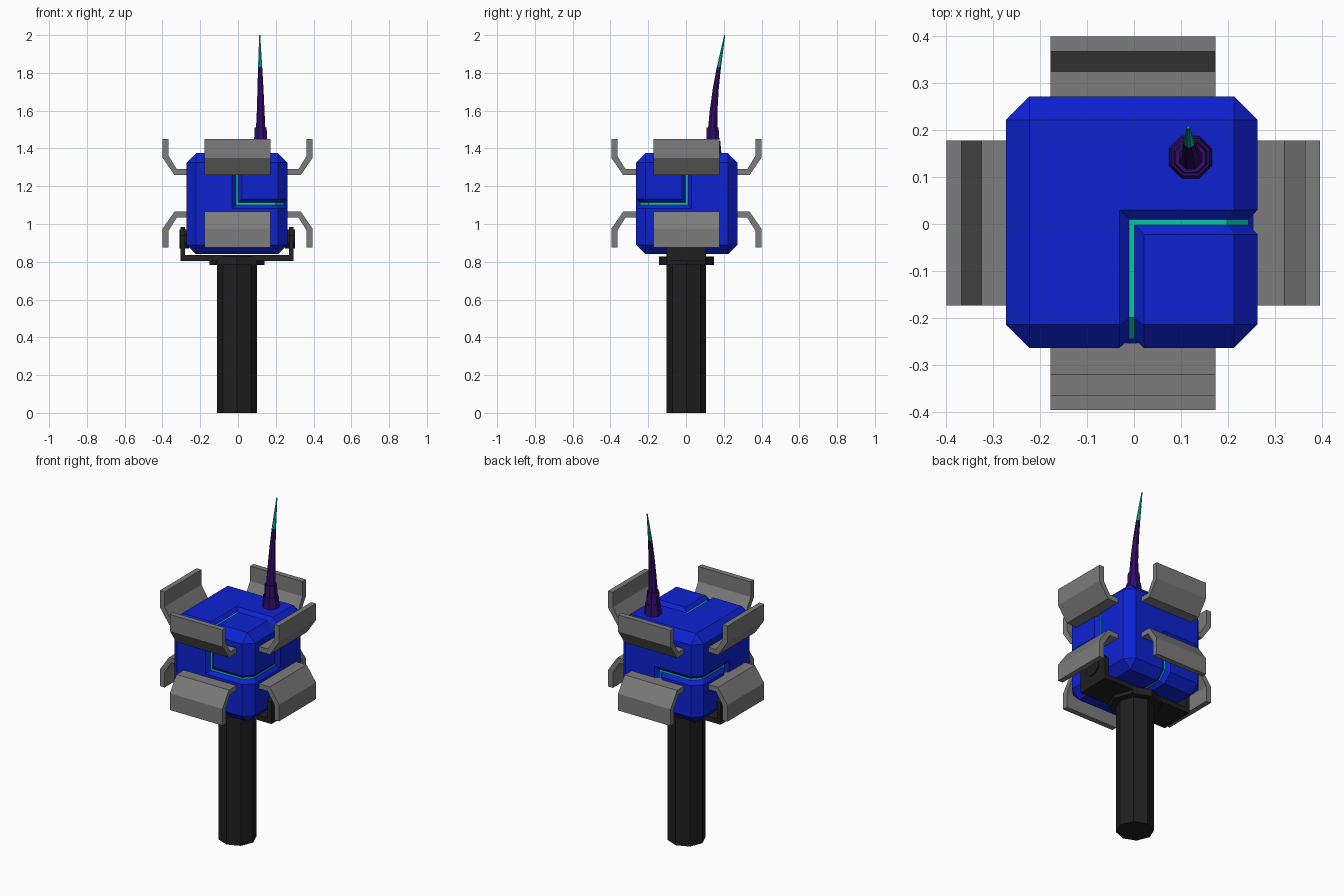
import bpy, bmesh, math
from mathutils import Vector, Matrix

old = bpy.data.objects.get("Cube")
if old:
    bpy.data.objects.remove(old, do_unlink=True)


def material(name, color):
    m = bpy.data.materials.new(name)
    m.use_nodes = True
    m.diffuse_color = (*color, 1)
    m.node_tree.nodes["Principled BSDF"].inputs["Base Color"].default_value = (*color, 1)
    return m


BLUE = material("body blue", (0.004, 0.016, 0.65))
TEAL = material("glow teal", (0.002, 0.56, 0.42))
GREY = material("panel grey", (0.2, 0.2, 0.2))
BLACK = material("handle black", (0.014, 0.014, 0.014))
PURPLE = material("antenna purple", (0.03, 0.004, 0.14))


def finish(bm, name, *mats):
    bmesh.ops.recalc_face_normals(bm, faces=bm.faces)
    mesh = bpy.data.meshes.new(name)
    bm.to_mesh(mesh)
    bm.free()
    for m in mats:
        mesh.materials.append(m)
    ob = bpy.data.objects.new(name, mesh)
    bpy.context.collection.objects.link(ob)
    return ob


def prism(name, outline, axis, mat):
    """Extrude a closed outline of 3D points along an axis vector."""
    bm = bmesh.new()
    face = bm.faces.new([bm.verts.new(p) for p in outline])
    ext = bmesh.ops.extrude_face_region(bm, geom=[face])["geom"]
    bmesh.ops.translate(bm, vec=axis, verts=[v for v in ext if isinstance(v, bmesh.types.BMVert)])
    return finish(bm, name, mat)


def octagon(center, r, turn=0.0, along_x=False):
    pts = []
    for i in range(8):
        a = turn + i * math.pi / 4
        u, v = r * math.cos(a), r * math.sin(a)
        pts.append(Vector(center) + (Vector((0, u, v)) if along_x else Vector((u, v, 0))))
    return pts


def stack(name, rings, mat):
    """Loft eight-sided rings given as (x, y, z, radius)."""
    bm = bmesh.new()
    loops = [[bm.verts.new(p) for p in octagon(c, r, math.pi / 8)] for *c, r in rings]
    for a, b in zip(loops, loops[1:]):
        for i in range(8):
            j = (i + 1) % 8
            bm.faces.new((a[i], a[j], b[j], b[i]))
    bm.faces.new(loops[0])
    bm.faces.new(loops[-1])
    return finish(bm, name, mat)


# Chamfered body with two opposite corner blocks outlined by teal grooves
CENTER = Vector((-0.005, 0.004, 1.1075))
INNER, OUTER = 0.006, 0.026
bm = bmesh.new()
bmesh.ops.create_cube(bm, size=0.535)
bmesh.ops.bevel(bm, geom=bm.edges[:], offset=0.05, segments=1, affect='EDGES')
for axis in range(3):
    normal = Vector([float(i == axis) for i in range(3)])
    for d in (-OUTER, -INNER, INNER, OUTER):
        bmesh.ops.bisect_plane(bm, geom=bm.verts[:] + bm.edges[:] + bm.faces[:],
                               plane_co=normal * d, plane_no=normal)
groove = set()
for sign in (Vector((1, -1, 1)), Vector((-1, 1, -1))):
    for v in bm.verts:
        if abs(min(s * c for s, c in zip(sign, v.co))) < INNER + 0.001:
            groove.add(v)
for f in bm.faces:
    f.material_index = int(all(v in groove for v in f.verts))
for v in groove:
    v.co = Vector([c * 0.93 if abs(c) > 0.1 else c for c in v.co])
bmesh.ops.triangulate(bm, faces=bm.faces[:], quad_method='LONG_EDGE')
bmesh.ops.dissolve_limit(bm, angle_limit=0.01, verts=bm.verts[:], edges=bm.edges[:],
                         delimit={'MATERIAL'})
bmesh.ops.translate(bm, vec=CENTER, verts=bm.verts[:])
finish(bm, "body", BLUE, TEAL)

# Bent guard panels: upper and mirrored lower on each of four sides
GUARD = [(0.255, 1.26), (0.335, 1.26), (0.397, 1.35), (0.397, 1.45),
         (0.365, 1.45), (0.365, 1.36), (0.322, 1.29), (0.255, 1.29)]
MID = 1.1625
for i, side in enumerate(("left", "back", "right", "front")):
    for level, flip in (("upper", 1), ("lower", -1)):
        outline = [(r, -0.175, MID + flip * (z - MID)) for r, z in GUARD]
        ob = prism(f"{side}_{level}_panel", outline, (0, 0.35, 0), GREY)
        ob.data.transform(Matrix.Translation((-0.002, 0.002, 0)) @
                          Matrix.Rotation(i * math.pi / 2, 4, 'Z'))

# Handle and hub
CX, CY = -0.005, 0.002
prism("handle", octagon((CX, CY, 0), 0.105), (0, 0, 0.79), BLACK)
prism("hub", octagon((CX, CY, 0.783), 0.145), (0, 0, 0.045), BLACK)

# Yoke: cross bar, two uprights and pivot pins
bar = [(CX - 0.3, CY + y, z) for y, z in
       ((-0.105, 0.805), (0.105, 0.805), (0.105, 0.835), (-0.105, 0.835))]
prism("yoke_bar", bar, (0.6, 0, 0), BLACK)
UPRIGHT = [(-0.105, 0.805), (0.105, 0.805), (0.105, 0.94), (0.06, 0.985),
           (-0.06, 0.985), (-0.105, 0.94)]
for side, s in (("left", 1), ("right", -1)):
    prism(f"{side}_upright", [(CX + s * 0.275, CY + y, z) for y, z in UPRIGHT],
          (s * 0.025, 0, 0), BLACK)
    prism(f"{side}_pivot_pin", octagon((CX + s * 0.255, CY, 0.92), 0.055, math.pi / 8, True),
          (s * 0.051, 0, 0), BLACK)

# Antenna: socket, leaning spike and teal tip
stack("antenna_socket", [(0.12, 0.142, 1.365, 0.05), (0.12, 0.142, 1.44, 0.043),
                         (0.12, 0.142, 1.44, 0.038), (0.12, 0.141, 1.51, 0.034)], PURPLE)
stack("antenna_spike", [(0.12, 0.141, 1.5, 0.027), (0.12, 0.146, 1.6, 0.022),
                        (0.119, 0.158, 1.72, 0.017), (0.117, 0.174, 1.83, 0.012)], PURPLE)
stack("antenna_tip", [(0.117, 0.174, 1.83, 0.012), (0.115, 0.205, 2.0, 0.003)], TEAL)
